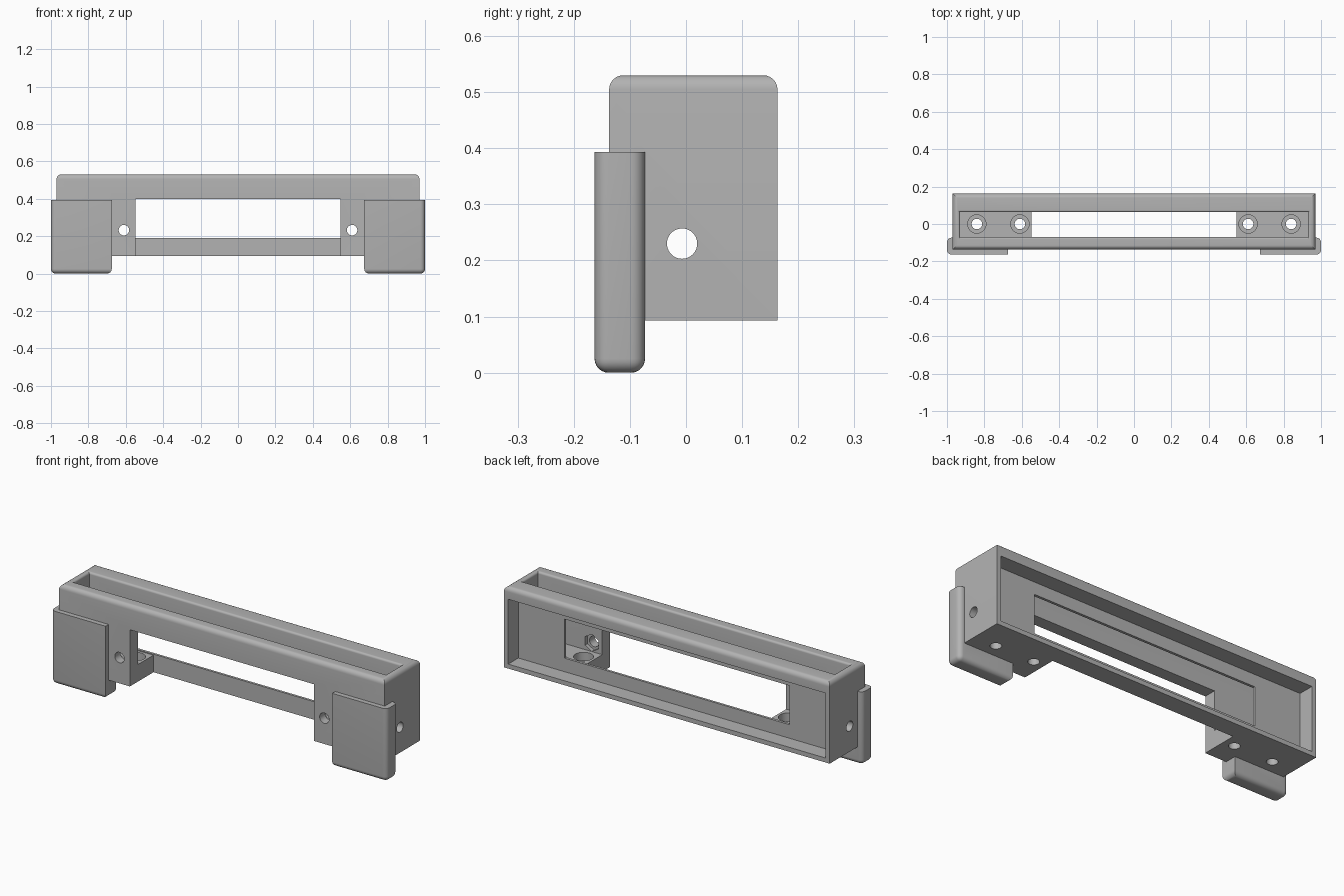
import bpy, bmesh, math
from mathutils import Matrix

cube = bpy.data.objects.get("Cube")
if cube:
    bpy.data.objects.remove(cube)

grey = bpy.data.materials.new("plain_grey")
grey.use_nodes = True
COLOUR = (0.45, 0.45, 0.45, 1)
grey.diffuse_color = COLOUR
grey.node_tree.nodes["Principled BSDF"].inputs["Base Color"].default_value = COLOUR


def finish(name, bm):
    mesh = bpy.data.meshes.new(name)
    bm.to_mesh(mesh)
    bm.free()
    mesh.materials.append(grey)
    ob = bpy.data.objects.new(name, mesh)
    bpy.context.collection.objects.link(ob)
    return ob


def box(name, x, y, z):
    bm = bmesh.new()
    bmesh.ops.create_cube(bm, size=1)
    for v in bm.verts:
        v.co = [r[0] if c < 0 else r[1] for c, r in zip(v.co, (x, y, z))]
    return finish(name, bm)


def rod(name, centre, radius, length, axis="Z", sides=40):
    bm = bmesh.new()
    bmesh.ops.create_cone(bm, cap_ends=True, segments=sides, radius1=radius,
                          radius2=radius, depth=length)
    turn = {"X": Matrix.Rotation(math.pi / 2, 4, "Y"),
            "Y": Matrix.Rotation(math.pi / 2, 4, "X"), "Z": Matrix()}[axis]
    bmesh.ops.transform(bm, matrix=Matrix.Translation(centre) @ turn, verts=bm.verts)
    return finish(name, bm)


def cut(target, cutter):
    mod = target.modifiers.new("cut", "BOOLEAN")
    mod.operation = "DIFFERENCE"
    mod.solver = "EXACT"
    mod.object = cutter
    bpy.context.view_layer.objects.active = target
    bpy.ops.object.modifier_apply(modifier=mod.name)
    bpy.data.objects.remove(cutter)


def round_edges(ob, width, rule):
    bm = bmesh.new()
    bm.from_mesh(ob.data)
    edges = [e for e in bm.edges if rule(e.verts[0].co, e.verts[1].co)]
    bmesh.ops.bevel(bm, geom=edges, offset=width, segments=6, profile=0.5,
                    affect="EDGES")
    bm.to_mesh(ob.data)
    bm.free()


def smooth(ob):
    bpy.ops.object.select_all(action="DESELECT")
    ob.select_set(True)
    bpy.context.view_layer.objects.active = ob
    bpy.ops.object.shade_smooth_by_angle(angle=math.radians(30))


# Frame: long box with an open top and a rounded rim
TOP, FLOOR, BASE = 0.53, 0.185, 0.093
frame = box("frame", (-0.97, 0.97), (-0.137, 0.163), (BASE, TOP))
cut(frame, box("cavity", (-0.93, 0.93), (-0.07, 0.063), (FLOOR, 0.7)))


def on_rim(a, b):
    return min(a.z, b.z) > TOP - 0.001


def inner(p):
    return abs(p.x) < 0.95 and -0.1 < p.y < 0.1


round_edges(frame, 0.025, lambda a, b: on_rim(a, b) and not inner(a) and not inner(b))
round_edges(frame, 0.012, lambda a, b: on_rim(a, b) and inner(a) and inner(b))

# Back recess and window, then the front notch that runs through the floor
cut(frame, box("back_recess", (-0.945, 0.945), (0.077, 0.3), (0.117, 0.466)))
cut(frame, box("back_window", (-0.67, 0.67), (0.03, 0.3), (0.19, 0.4)))
cut(frame, box("front_notch", (-0.548, 0.548), (-0.3, 0.064), (0, 0.398)))

# Screw holes: floor, front posts with hexagonal nut seats, and end walls
for side in (-1, 1):
    for x in (0.61, 0.84):
        cut(frame, rod("floor_hole", (side * x, 0, 0.1), 0.028, 0.3))
        cut(frame, rod("counterbore", (side * x, 0, 0.24), 0.049, 0.2))
    cut(frame, rod("front_hole", (side * 0.61, -0.1, 0.232), 0.028, 0.2, "Y"))
    cut(frame, rod("nut_seat", (side * 0.61, -0.06, 0.232), 0.046, 0.06, "Y", 6))
    cut(frame, rod("end_hole", (side * 0.95, -0.007, 0.23), 0.027, 0.1, "X"))
smooth(frame)

# Front pads: rounded below and on the outer side, overlapping the frame
for side, name in ((1, "left_pad"), (-1, "right_pad")):
    xs = sorted((side * 0.675, side * 1.0))
    pad = box(name, xs, (-0.163, -0.073), (0, 0.393))
    round_edges(pad, 0.025, lambda a, b: max(a.z, b.z) < 0.01
                or (abs(a.x) > 0.9 and abs(b.x) > 0.9 and abs(a.z - b.z) > 0.1))
    # Trim the pad so that it stays out of the cavity and end hole
    cut(pad, box("pad_trim", (-0.93, 0.93), (-0.08, 0), (0.1, 0.5)))
    smooth(pad)
